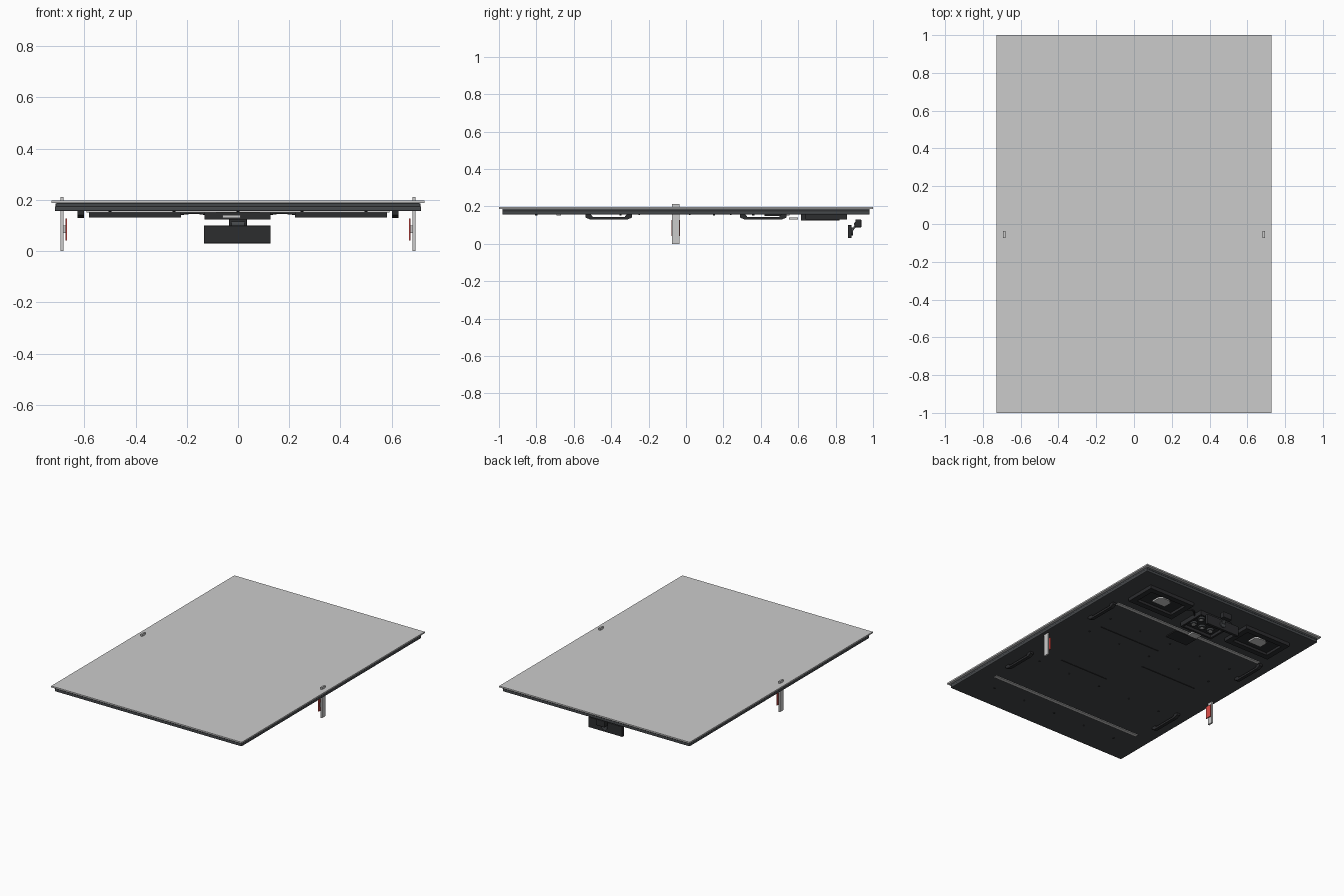
import bpy, bmesh, math
from mathutils import Vector

if "Cube" in bpy.data.objects:
    bpy.data.objects.remove(bpy.data.objects["Cube"])


def material(name, r, g, b):
    m = bpy.data.materials.new(name)
    m.diffuse_color = (r, g, b, 1)
    m.use_nodes = True
    m.node_tree.nodes["Principled BSDF"].inputs["Base Color"].default_value = m.diffuse_color
    return m


GLASS = material("glass_grey", 0.62, 0.63, 0.64)
DARK = material("dark_metal", 0.06, 0.065, 0.07)
BLACK = material("black_plastic", 0.025, 0.026, 0.028)
LIGHT = material("light_metal", 0.6, 0.6, 0.6)
RED = material("red", 0.75, 0.08, 0.07)


def finish(name, bm, mat, bevel=0):
    bmesh.ops.recalc_face_normals(bm, faces=bm.faces)
    me = bpy.data.meshes.new(name)
    bm.to_mesh(me)
    bm.free()
    ob = bpy.data.objects.new(name, me)
    bpy.context.collection.objects.link(ob)
    me.materials.append(mat)
    if bevel:
        mod = ob.modifiers.new("bevel", "BEVEL")
        mod.width, mod.segments = bevel, 2
    return ob


def box(name, x, y, z, mat, bevel=0, recess=None):
    """Box from (min, max) ranges; recess = (rim, depth) sinks the underside."""
    bm = bmesh.new()
    bmesh.ops.create_cube(bm, size=1)
    for v in bm.verts:
        v.co = Vector([(r[0] + r[1]) / 2 + c * (r[1] - r[0])
                       for c, r in zip(v.co, (x, y, z))])
    if recess:
        bm.normal_update()
        face = min(bm.faces, key=lambda f: f.calc_center_median().z)
        bmesh.ops.inset_region(bm, faces=[face], thickness=recess[0])
        low = [f for f in bm.faces if abs(f.normal.z) > 0.9]
        inner = min([f for f in low if f.calc_center_median().z < sum(z) / 2],
                    key=lambda f: max(abs(v.co.y - (y[0] + y[1]) / 2) for v in f.verts))
        ext = bmesh.ops.extrude_discrete_faces(bm, faces=[inner])["faces"][0]
        for v in ext.verts:
            v.co.z += recess[1]
    return finish(name, bm, mat, bevel)


def prism(name, pts, axis, lo, hi, mat):
    """Extrude a 2D profile along x (pts = y,z) or z (pts = x,y)."""
    bm = bmesh.new()
    place = (lambda p, d: (d, *p)) if axis == "x" else (lambda p, d: (*p, d))
    a = [bm.verts.new(place(p, lo)) for p in pts]
    b = [bm.verts.new(place(p, hi)) for p in pts]
    bm.faces.new(a)
    bm.faces.new(b[::-1])
    for i in range(len(pts)):
        j = (i + 1) % len(pts)
        bm.faces.new((a[i], a[j], b[j], b[i]))
    return finish(name, bm, mat)


def cylinder(name, loc, radius, depth, mat, rot=(0, 0, 0), sides=20):
    bpy.ops.mesh.primitive_cylinder_add(vertices=sides, radius=radius, depth=depth,
                                        location=loc, rotation=rot)
    ob = bpy.context.object
    ob.name = name
    ob.data.materials.append(mat)
    bpy.ops.object.shade_smooth_by_angle()
    return ob


def cable(name, pts):
    cu = bpy.data.curves.new(name, "CURVE")
    cu.dimensions, cu.bevel_depth, cu.bevel_resolution = "3D", 0.005, 2
    sp = cu.splines.new("BEZIER")
    sp.bezier_points.add(len(pts) - 1)
    for b, p in zip(sp.bezier_points, pts):
        b.co = p
        b.handle_left_type = b.handle_right_type = "AUTO"
    ob = bpy.data.objects.new(name, cu)
    bpy.context.collection.objects.link(ob)
    cu.materials.append(BLACK)


# Glass sheet and the stepped metal housing below it
box("glass_sheet", (-0.728, 0.728), (-1, 1), (0.187, 0.197), GLASS)
box("upper_frame", (-0.712, 0.712), (-0.982, 0.982), (0.174, 0.187), DARK, 0.003)
box("rear_housing", (-0.715, 0.715), (-0.982, 0.982), (0.156, 0.176), DARK, 0.005)

# Mounting rails across the underside
for label, y in (("back", 0.54), ("front", -0.68)):
    box(f"{label}_rail", (-0.592, 0.592), (y - 0.013, y + 0.013), (0.151, 0.157), LIGHT)

# Vent slits and screws
for i, (x0, x1, y) in enumerate(((0.0, 0.48, 0.24), (-0.49, -0.05, 0.02), (0.02, 0.4, -0.25))):
    box(f"vent_slit_{i}", (x0, x1), (y - 0.004, y + 0.004), (0.154, 0.157), BLACK)
for i in range(5):
    for y in (-0.8, -0.35, 0.15, 0.36):
        cylinder(f"screw_{i}", (-0.5 + 0.25 * i, y, 0.155), 0.006, 0.006, BLACK, sides=8)

# Side posts with red inner plates, carry handles and speakers on both sides
grip = [(-.125, .157), (-.125, .141), (-.1, .130), (.1, .130), (.125, .141),
        (.125, .157), (.095, .157), (.085, .144), (-.085, .144), (-.095, .157)]
cup = [(-.05, -.03), (-.05, .03), (-.02, .05), (.02, .05), (.05, .03), (.05, -.03)]
for label, s in (("right", 1), ("left", -1)):
    px = s * 0.687
    box(f"{label}_post", (px - 0.006, px + 0.006), (-0.074, -0.036), (0, 0.212), LIGHT)
    rx = s * 0.671
    box(f"{label}_red_plate", (rx - 0.003, rx + 0.003), (-0.078, -0.032), (0.042, 0.128), RED)
    box(f"{label}_plate_spacer", tuple(sorted((rx, px))), (-0.065, -0.045),
        (0.07, 0.1), LIGHT)
    for end, cy in (("back", 0.413), ("front", -0.413)):
        hx = s * 0.614
        prism(f"{label}_{end}_handle", [(y + cy, z) for y, z in grip], "x",
              hx - 0.012, hx + 0.012, BLACK)
    sx = s * 0.402
    box(f"{label}_speaker", (sx - 0.18, sx + 0.18), (0.64, 0.862), (0.131, 0.158),
        BLACK, recess=(0.055, 0.018))
    prism(f"{label}_speaker_terminal", [(sx + x, 0.755 + y) for x, y in cup], "z",
          0.138, 0.15, LIGHT)
    cable(f"{label}_speaker_cable", [(s * 0.12, 0.75, 0.145), (s * 0.17, 0.79, 0.15),
                                     (s * 0.23, 0.76, 0.145)])

# Central connection box with round sockets, plus its cover plate and plug
box("connection_box", (-0.13, 0.126), (0.615, 0.82), (0.124, 0.158), BLACK,
    recess=(0.02, 0.02))
for i, x in enumerate((-0.07, 0.0, 0.07)):
    for y in (0.68, 0.755):
        cylinder(f"socket_ring_{i}", (x, y, 0.139), 0.025, 0.014, DARK)
        cylinder(f"socket_core_{i}", (x, y, 0.137), 0.012, 0.014, LIGHT)
box("cover_plate", (-0.085, 0.085), (0.42, 0.525), (0.149, 0.157), BLACK)
box("plug", (-0.06, 0.01), (0.55, 0.6), (0.129, 0.141), LIGHT)

# Control unit hanging at the back on a tilted arm
box("control_unit", (-0.133, 0.127), (0.866, 0.886), (0.03, 0.1), BLACK, 0.003)
cylinder("control_knob", (0, 0.888, 0.066), 0.022, 0.01, DARK, (math.pi / 2, 0, 0))
prism("tilted_arm", [(.886, .060), (.886, .075), (.908, .108), (.916, .100)], "x",
      -0.012, 0.012, DARK)
box("arm_mount", (-0.035, 0.035), (0.905, 0.938), (0.088, 0.13), BLACK, 0.004)
cylinder("arm_joint", (0, 0.912, 0.104), 0.014, 0.05, DARK, (0, math.pi / 2, 0))
